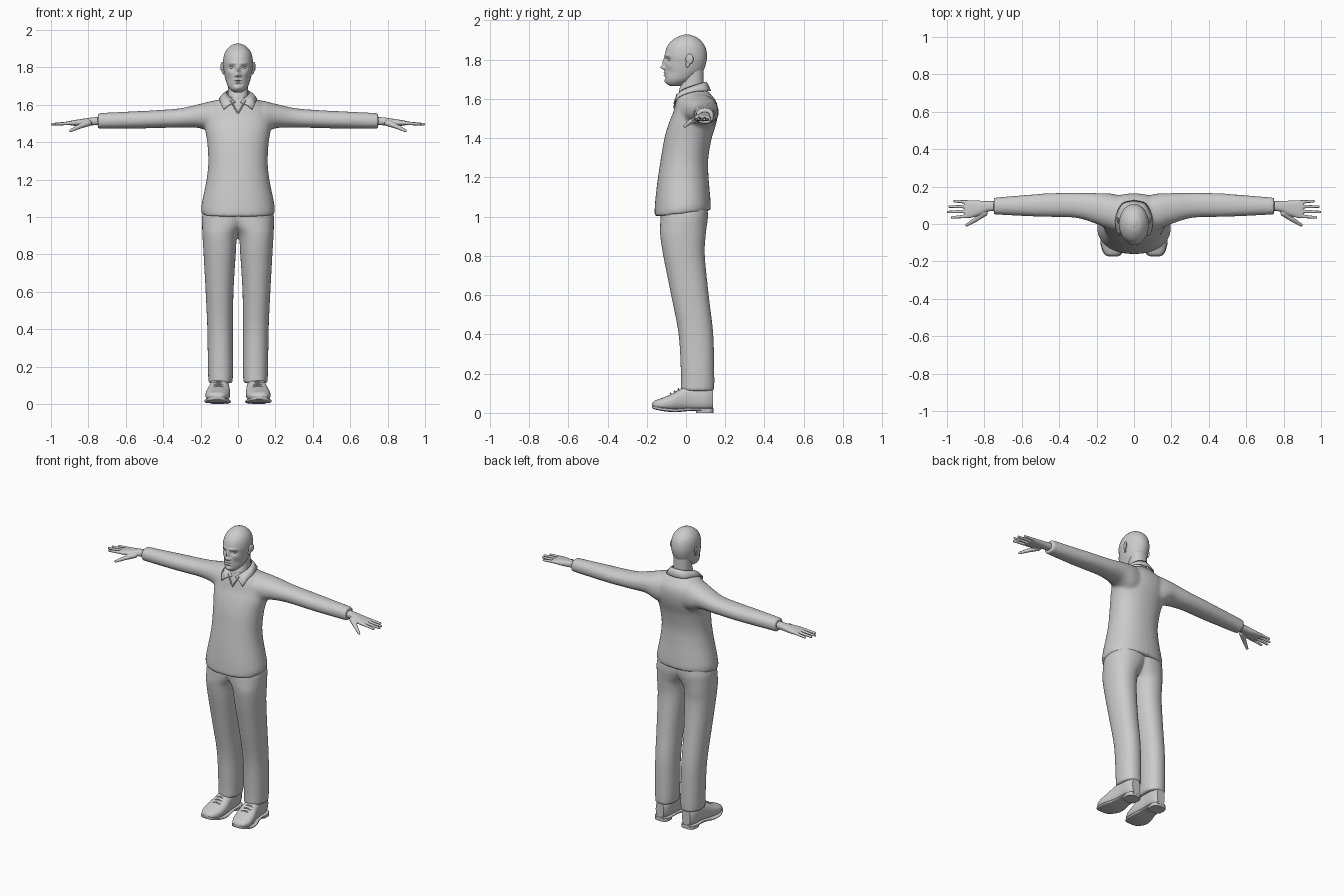
import bpy, bmesh, math
from mathutils import Vector

if "Cube" in bpy.data.objects:
    bpy.data.objects.remove(bpy.data.objects["Cube"], do_unlink=True)

GREY = (0.6, 0.6, 0.6, 1)
mat = bpy.data.materials.new("plain grey")
mat.use_nodes = True
mat.diffuse_color = GREY
mat.node_tree.nodes["Principled BSDF"].inputs["Base Color"].default_value = GREY


def spline(points, n):
    """Smooth curve through points, n steps per span."""
    p = [Vector(q) for q in points]
    p = [p[0] * 2 - p[1]] + p + [p[-1] * 2 - p[-2]]
    out = []
    for i in range(1, len(p) - 2):
        a, b, c, d = p[i - 1:i + 3]
        for k in range(n):
            t = k / n
            out.append(b + (c - a) * (t / 2) + (a * 2 - b * 5 + c * 4 - d) * (t * t / 2)
                       + (b * 3 - a - c * 3 + d) * (t ** 3 / 2))
    return out + [p[-2]]


def loft(bm, axis, sections, n=6, segs=40, power=2.2):
    """Closed skin over sections (position, low a, high a, low b, high b)."""
    others = [i for i in range(3) if i != axis]
    power = 2 / power
    rings = []
    for s in spline(sections, n):
        ring = []
        for j in range(segs):
            co = Vector()
            co[axis] = s[0]
            for o, f, lo, hi in ((others[0], math.cos, s[1], s[2]), (others[1], math.sin, s[3], s[4])):
                v = f(2 * math.pi * j / segs)
                co[o] = (lo + hi) / 2 + (hi - lo) / 2 * math.copysign(abs(v) ** power, v)
            ring.append(bm.verts.new(co))
        rings.append(ring)
    for r, q in zip(rings, rings[1:]):
        for j in range(segs):
            k = (j + 1) % segs
            bm.faces.new((r[j], r[k], q[k], q[j]))
    bm.faces.new(rings[0])
    bm.faces.new(rings[-1])


def ball(bm, centre, size):
    made = bmesh.ops.create_icosphere(bm, subdivisions=3, radius=1)["verts"]
    for v in made:
        v.co = Vector(centre) + v.co * Vector(size)


def limb(bm, start, end, r0, r1, n=12):
    """Tapered rounded finger from a row of overlapping balls."""
    for i in range(n + 1):
        t = i / n
        ball(bm, Vector(start).lerp(Vector(end), t), Vector((1, 1, 1)) * (r0 + (r1 - r0) * t))


def finish(bm, name, mirror=False, voxel=0, smooth=4):
    bmesh.ops.recalc_face_normals(bm, faces=bm.faces)
    mesh = bpy.data.meshes.new(name)
    bm.to_mesh(mesh)
    bm.free()
    mesh.materials.append(mat)
    ob = bpy.data.objects.new(name, mesh)
    bpy.context.collection.objects.link(ob)
    bpy.context.view_layer.objects.active = ob
    ob.select_set(True)
    bpy.ops.object.shade_smooth_by_angle(angle=math.radians(50))
    ob.select_set(False)
    if mirror:
        ob.modifiers.new("Mirror", "MIRROR").use_clip = False
    if voxel:
        rem = ob.modifiers.new("Blend", "REMESH")
        rem.mode, rem.voxel_size, rem.use_smooth_shade = "VOXEL", voxel, True
        sm = ob.modifiers.new("Relax", "SMOOTH")
        sm.factor, sm.iterations = 0.5, smooth
    return ob


def tube(name, points, radius):
    """Thin round cord, mirrored to both sides."""
    cu = bpy.data.curves.new(name, "CURVE")
    cu.dimensions, cu.bevel_depth, cu.bevel_resolution = "3D", radius, 2
    sp = cu.splines.new("POLY")
    sp.points.add(len(points) - 1)
    for p, co in zip(sp.points, points):
        p.co = (*co, 1)
    cu.materials.append(mat)
    ob = bpy.data.objects.new(name, cu)
    bpy.context.collection.objects.link(ob)
    ob.modifiers.new("Mirror", "MIRROR")


def sym(rows):
    return [(z, -h, h, y0, y1) for z, h, y0, y1 in rows]


# Sweater: body and sleeves blended together, hem rising to the back
bm = bmesh.new()
loft(bm, 2, sym([(1.015, .194, -.160, .126), (1.05, .197, -.160, .126), (1.11, .186, -.155, .122),
                 (1.2, .168, -.143, .115), (1.29, .159, -.129, .113), (1.395, .164, -.111, .130),
                 (1.47, .176, -.09, .153), (1.53, .18, -.066, .163), (1.58, .165, -.052, .157),
                 (1.62, .115, -.04, .13), (1.645, .07, -.032, .105)]))
for v in bm.verts:
    v.co.z += 0.11 * (v.co.y + .02) * max(0, min(1, (1.2 - v.co.z) / .15))
bm_side = [(.06, -.02, .15, 1.43, 1.63), (.13, -.03, .163, 1.44, 1.622), (.2, 0, .165, 1.474, 1.605),
           (.31, .033, .167, 1.478, 1.581), (.45, .038, .164, 1.475, 1.57),
           (.55, .041, .157, 1.473, 1.565), (.75, .051, .141, 1.472, 1.555)]
loft(bm, 0, bm_side)
finish(bm, "sweater", mirror=True, voxel=.009, smooth=5)

# Trousers: one leg mirrored, joined at the hips
bm = bmesh.new()
loft(bm, 2, [(.112, .029, .158, -.026, .144), (.2, .026, .161, -.026, .144), (.4, .027, .164, -.038, .139),
             (.6, .024, .173, -.076, .116), (.8, .012, .184, -.116, .096), (.9, .003, .190, -.131, .1),
             (.95, -.03, .192, -.132, .106), (1.0, -.06, .192, -.13, .112), (1.06, -.07, .18, -.125, .108)])
finish(bm, "trousers", mirror=True, voxel=.009)

# Shoes: upper, sole, heel and laces
bm = bmesh.new()
loft(bm, 1, [(-.172, .095, .13, .03, .048), (-.16, .072, .155, .02, .062), (-.12, .05, .173, .013, .077),
             (-.07, .042, .17, .01, .098), (-.03, .043, .16, .01, .122), (.03, .048, .148, .01, .145),
             (.1, .052, .142, .012, .14), (.138, .068, .126, .02, .125)], power=2.5)
finish(bm, "shoe_upper", mirror=True)
bm = bmesh.new()
loft(bm, 1, [(-.174, .088, .136, .026, .042), (-.16, .066, .16, .018, .036), (-.11, .043, .178, .008, .026),
             (-.05, .038, .173, .004, .022), (.02, .047, .152, .01, .026), (.1, .048, .148, .012, .026),
             (.141, .068, .126, .014, .026)], power=4)
finish(bm, "shoe_sole", mirror=True)
bm = bmesh.new()
loft(bm, 2, [(0, .05, .146, .052, .14), (.022, .049, .147, .05, .141)], power=3)
finish(bm, "shoe_heel", mirror=True)
for i in range(3):
    y, z = -.075 + .02 * i, .097 + .011 * i
    tube("shoe_lace", [(.075, y, z - .008), (.105, y - .004, z + .003), (.135, y, z - .008)], .004)

# Hands: palm, four fingers and thumb
bm = bmesh.new()
loft(bm, 0, [(.7, .07, .122, 1.493, 1.538), (.78, .067, .122, 1.49, 1.532), (.83, .046, .125, 1.486, 1.525),
             (.88, .032, .127, 1.488, 1.517), (.905, .036, .124, 1.492, 1.512)], power=2.5)
for y, tip_y, tip_x in ((.043, .035, .972), (.068, .064, .994), (.093, .093, .986), (.117, .122, .96)):
    limb(bm, (.88, y, 1.503), (tip_x, tip_y, 1.496), .0105, .0075)
limb(bm, (.80, .058, 1.503), (.85, .022, 1.483), .018, .0125)
limb(bm, (.85, .022, 1.483), (.895, -.006, 1.461), .0125, .008)
finish(bm, "hand", mirror=True, voxel=.0035, smooth=2)

# Neck
bm = bmesh.new()
loft(bm, 2, sym([(1.58, .065, -.04, .11), (1.64, .056, -.036, .092), (1.69, .054, -.02, .09),
                 (1.75, .054, -.02, .09)]))
finish(bm, "neck")

# Head: skull loft, then features pushed in or out of the face
bm = bmesh.new()
loft(bm, 2, sym([(1.666, .02, -.08, -.03), (1.678, .038, -.1, .0), (1.70, .055, -.107, .04),
                 (1.74, .068, -.108, .085), (1.78, .076, -.106, .102), (1.82, .08, -.108, .107),
                 (1.86, .076, -.099, .1), (1.89, .064, -.079, .082), (1.915, .04, -.045, .052),
                 (1.927, .012, -.01, .02)]), n=13, segs=112, power=2.05)
FEATURES = {  # x, z, width, height, depth (negative is outward)
    "nose_ridge": (0, 1.785, .010, .022, -.014), "nose_tip": (0, 1.76, .012, .010, -.020),
    "nostril": (.013, 1.756, .007, .007, -.008), "eye_socket": (.034, 1.80, .017, .012, .011),
    "brow": (.03, 1.822, .022, .008, -.005), "upper_lip": (0, 1.733, .018, .004, -.006),
    "lower_lip": (0, 1.72, .016, .005, -.006), "mouth": (0, 1.7265, .021, .0025, .004),
    "chin_dip": (0, 1.707, .02, .006, .004), "chin": (0, 1.69, .018, .010, -.005),
    "cheek": (.045, 1.77, .018, .015, -.004), "hollow": (.05, 1.735, .015, .020, .004)}
for v in bm.verts:
    x, y, z = v.co
    front = max(0, min(1, (-y - .02) / .05))
    for cx, cz, w, h, d in FEATURES.values():
        v.co.y += front * d * math.exp(-((abs(x) - cx) / w) ** 2 - ((z - cz) / h) ** 2)
finish(bm, "head")

bm = bmesh.new()
ball(bm, (.034, -.079, 1.80), (.013, .0125, .0085))
finish(bm, "eye", mirror=True)

# Ears: tilted shell with a lobe
bm = bmesh.new()
ball(bm, (.082, .018, 1.803), (.008, .021, .027))
ball(bm, (.078, .008, 1.775), (.007, .011, .015))
for v in bm.verts:
    v.co.x += (v.co.y - .01) * .3
finish(bm, "ear", mirror=True, voxel=.003, smooth=2)

# Shirt collar: folded strip with a pointed front
top = spline([(.012, -.046, 1.615), (.045, -.022, 1.645), (.064, .03, 1.667), (.045, .085, 1.683), (0, .105, 1.688)], 6)
low = spline([(.078, -.064, 1.575), (.092, -.045, 1.608), (.1, .03, 1.637), (.066, .108, 1.642), (0, .128, 1.642)], 6)
bm = bmesh.new()
rows = []
for t, b in zip(top, low):
    mid = t.lerp(b, .5) + Vector((0, -.002, .006))
    mid.x *= 1 if t.x > .001 else 0
    rows.append([bm.verts.new(p) for p in (t, mid, b)])
for r, q in zip(rows, rows[1:]):
    for k in range(2):
        bm.faces.new((r[k], r[k + 1], q[k + 1], q[k]))
collar = finish(bm, "shirt_collar", mirror=True)
collar.modifiers.new("Cloth", "SOLIDIFY").thickness = .006

# V neckline trim on the sweater
tube("neckline_trim", [(.04, -.046, 1.622), (.02, -.054, 1.588), (0, -.062, 1.553)], .004)
